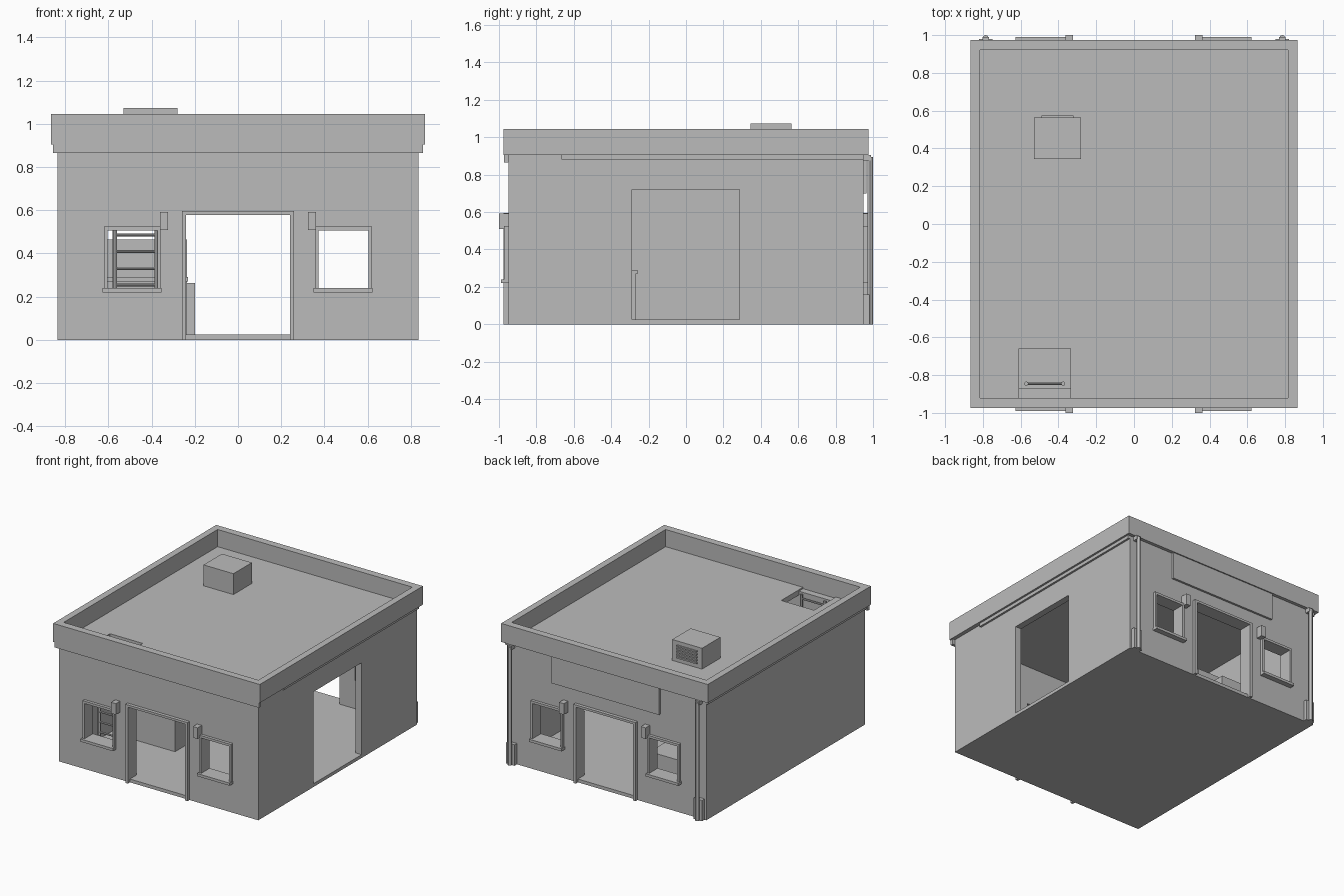
import bpy
import bmesh
from mathutils import Vector

old = bpy.data.objects.get("Cube")
if old:
    bpy.data.objects.remove(old, do_unlink=True)

plaster = bpy.data.materials.new("plain_grey")
plaster.use_nodes = True
GREY = (0.5, 0.5, 0.5, 1)
plaster.diffuse_color = GREY
plaster.node_tree.nodes["Principled BSDF"].inputs["Base Color"].default_value = GREY


def finish(name, bm):
    mesh = bpy.data.meshes.new(name)
    bm.to_mesh(mesh)
    bm.free()
    mesh.materials.append(plaster)
    obj = bpy.data.objects.new(name, mesh)
    bpy.context.collection.objects.link(obj)
    return obj


def box(name, x, y, z):
    """Box from (low, high) ranges on each axis."""
    bm = bmesh.new()
    bmesh.ops.create_cube(bm, size=1)
    ranges = [sorted(r) for r in (x, y, z)]
    for v in bm.verts:
        v.co = Vector([r[0] if c < 0 else r[1] for c, r in zip(v.co, ranges)])
    return finish(name, bm)


def rod(name, start, end, radius, sides=12):
    a, b = Vector(start), Vector(end)
    bm = bmesh.new()
    bmesh.ops.create_cone(bm, cap_ends=True, segments=sides, radius1=radius,
                          radius2=radius, depth=(b - a).length)
    turn = (b - a).to_track_quat('Z', 'Y')
    for v in bm.verts:
        v.co = turn @ v.co + (a + b) / 2
    obj = finish(name, bm)
    bpy.context.view_layer.objects.active = obj
    obj.select_set(True)
    bpy.ops.object.shade_smooth_by_angle()
    obj.select_set(False)
    return obj


def cut(target, *ranges):
    """Subtract a box from the target and discard the cutter."""
    cutter = box("cutter", *ranges)
    cutter.hide_render = True
    mod = target.modifiers.new("opening", 'BOOLEAN')
    mod.operation = 'DIFFERENCE'
    mod.solver = 'EXACT'
    mod.object = cutter
    bpy.context.view_layer.objects.active = target
    bpy.ops.object.modifier_apply(modifier=mod.name)
    bpy.data.objects.remove(cutter, do_unlink=True)


W, D = 0.835, 0.95          # wall half width and half depth
FLOOR, CEIL = 0.025, 0.875
EAVE, ROOF, TOP = 0.905, 0.915, 1.045
WINDOWS = {"right": (-0.605, -0.372), "left": (0.372, 0.605)}

# Hollow shell with floor, openings through front and back, and a side doorway
walls = box("walls", (-W, W), (-D, D), (0, EAVE))
cut(walls, (-W + 0.05, W - 0.05), (-D + 0.08, D - 0.08), (FLOOR, CEIL))
cut(walls, (-0.24, 0.24), (-1.2, 1.2), (FLOOR, 0.578))
for span in WINDOWS.values():
    cut(walls, span, (-1.2, 1.2), (0.24, 0.507))
cut(walls, (0.7, 1), (-0.29, 0.285), (FLOOR, 0.72))

# Roof with raised parapet
roof = box("roof_parapet", (-0.865, 0.865), (-0.975, 0.975), (EAVE, TOP))
cut(roof, (-0.815, 0.815), (-0.92, 0.92), (ROOF, 1.2))

# Roof hatch through both slabs
for part in (roof, walls):
    cut(part, (-0.61, -0.335), (-0.92 if part is roof else -0.87, -0.66), (0.7, 0.98))

# Trim bands below the parapet
box("front_trim", (-0.855, 0.855), (-0.972, -D), (0.865, EAVE))
box("left_trim", (W, 0.85), (-0.665, D), (0.88, EAVE))
box("right_trim", (-0.85, -W), (-D, D), (0.88, EAVE))
box("back_board", (-0.45, 0.45), (D, 0.966), (0.70, EAVE))

# Frames, sills and wall lamps on the front and the back
for face, s in (("front", -1), ("back", 1)):
    base = s * D
    for side, sx in (("left", 1), ("right", -1)):
        box(f"{face}_door_jamb_{side}", (sx * 0.24, sx * 0.26),
            (base, s * 0.975), (0, 0.58))
        box(f"{face}_lamp_{side}", (sx * 0.323, sx * 0.362),
            (base, s * 1.0), (0.508, 0.592))
        low, high = WINDOWS[side]
        for edge, x in (("low", (low - 0.016, low)), ("high", (high, high + 0.016))):
            box(f"{face}_window_{side}_{edge}_jamb", x, (base, s * 0.972), (0.24, 0.507))
        box(f"{face}_window_{side}_head", (low - 0.016, high + 0.016),
            (base, s * 0.972), (0.507, 0.525))
        box(f"{face}_window_{side}_sill", (low - 0.023, high + 0.018),
            (base, s * 0.99), (0.22, 0.24))
    box(f"{face}_door_head", (-0.26, 0.26), (base, s * 0.975), (0.578, 0.595))

# Rainwater pipes on the back corners
for side, sx in (("left", 1), ("right", -1)):
    x = sx * 0.785
    rod(f"drain_pipe_{side}", (x, 0.985, 0), (x, 0.985, 0.895), 0.015)
    box(f"drain_cover_{side}", (x - 0.035, x + 0.035), (D, 0.98), (0, 0.158))
    box(f"drain_elbow_{side}", (x - 0.018, x + 0.018), (D, 0.99), (0.875, EAVE))

# Rooftop cooling unit with louvres on its back
box("cooling_unit", (-0.53, -0.28), (0.345, 0.565), (ROOF, 1.073))
for i in range(5):
    z = 0.945 + i * 0.022
    box(f"cooling_louvre_{i}", (-0.49, -0.32), (0.565, 0.574), (z, z + 0.011))

# Ladder up to the hatch
for side, x in (("left", -0.375), ("right", -0.57)):
    rod(f"ladder_rail_{side}", (x, -0.845, FLOOR), (x, -0.845, 0.9), 0.011)
for i in range(11):
    z = 0.1 + i * 0.077
    rod(f"ladder_rung_{i}", (-0.57, -0.845, z), (-0.375, -0.845, z), 0.007, 8)

# Interior furniture
box("counter", (-0.62, -0.24), (-0.41, -0.27), (FLOOR, 0.27))
box("counter_top", (-0.63, -0.232), (-0.42, -0.258), (0.27, 0.29))
box("shelf_unit", (-0.63, -0.237), (0.32, 0.42), (FLOOR, 0.465))
box("low_cabinet", (-0.62, -0.2), (0.5, 0.72), (FLOOR, 0.262))
